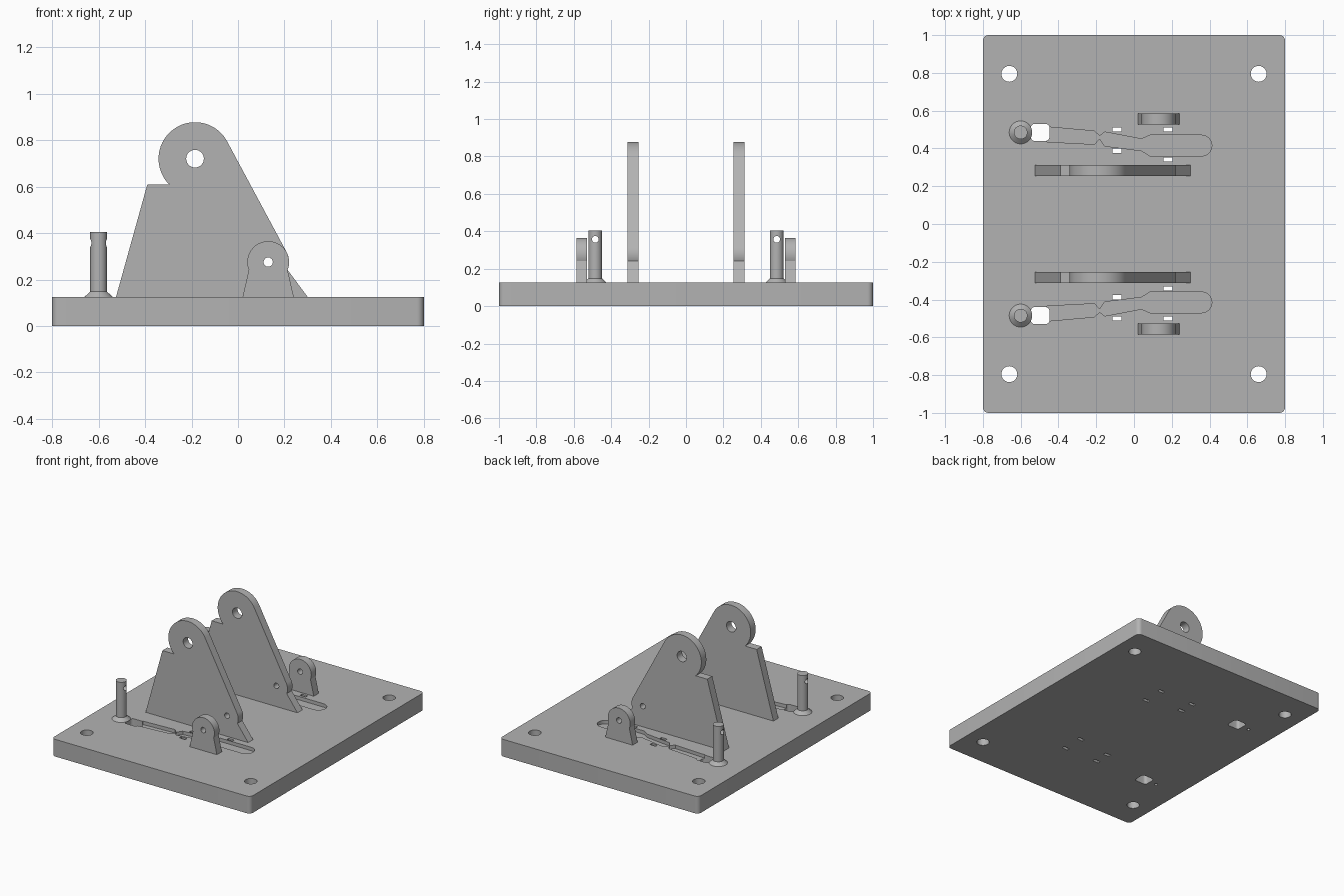
import bpy, bmesh
from math import radians, cos, sin
from mathutils import Vector

cube = bpy.data.objects.get("Cube")
if cube:
    bpy.data.objects.remove(cube, do_unlink=True)

grey = bpy.data.materials.new("machined grey")
grey.use_nodes = True
colour = (0.45, 0.45, 0.45, 1)
grey.diffuse_color = colour
grey.node_tree.nodes["Principled BSDF"].inputs["Base Color"].default_value = colour

TOP = 0.125


def arc(cx, cy, r, a0, a1, n=24):
    angles = [radians(a0 + (a1 - a0) * i / n) for i in range(n + 1)]
    return [(cx + r * cos(a), cy + r * sin(a)) for a in angles]


def circle(cx, cy, r, n=32):
    return arc(cx, cy, r, 0, 360, n)[:-1]


def rounded_rect(cx, cy, hx, hy, r):
    corners = ((1, 1, 0), (-1, 1, 90), (-1, -1, 180), (1, -1, 270))
    return [p for sx, sy, a in corners
            for p in arc(cx + sx * (hx - r), cy + sy * (hy - r), r, a, a + 90, 6)]


def prism(name, outline, axis, lo, hi):
    """Extrude a closed outline along an axis from lo to hi."""
    place = {"x": lambda u, v, w: (w, u, v),
             "y": lambda u, v, w: (u, w, v),
             "z": lambda u, v, w: (u, v, w)}[axis]
    bm = bmesh.new()
    face = bm.faces.new([bm.verts.new(place(u, v, lo)) for u, v in outline])
    new = bmesh.ops.extrude_face_region(bm, geom=[face])["geom"]
    offset = Vector(place(0, 0, hi - lo))
    bmesh.ops.translate(bm, vec=offset,
                        verts=[g for g in new if isinstance(g, bmesh.types.BMVert)])
    bmesh.ops.recalc_face_normals(bm, faces=bm.faces)
    return to_object(name, bm)


def to_object(name, bm):
    mesh = bpy.data.meshes.new(name)
    bm.to_mesh(mesh)
    bm.free()
    mesh.materials.append(grey)
    obj = bpy.data.objects.new(name, mesh)
    bpy.context.collection.objects.link(obj)
    return obj


def activate(obj):
    bpy.ops.object.select_all(action="DESELECT")
    obj.select_set(True)
    bpy.context.view_layer.objects.active = obj


def cut(obj, outline, axis, lo, hi):
    cutter = prism("cutter", outline, axis, lo, hi)
    cutter.hide_render = True
    mod = obj.modifiers.new("cut", "BOOLEAN")
    mod.operation = "DIFFERENCE"
    mod.solver = "EXACT"
    mod.object = cutter
    activate(obj)
    bpy.ops.object.modifier_apply(modifier=mod.name)
    bpy.data.objects.remove(cutter, do_unlink=True)


def smooth(obj):
    activate(obj)
    bpy.ops.object.shade_smooth_by_angle(angle=radians(30))


# Base plate with corner bolt holes
base = prism("base_plate", rounded_rect(0, 0, 0.8, 1, 0.03), "z", 0, TOP)
for x in (-0.66, 0.66):
    for y in (-0.795, 0.795):
        cut(base, circle(x, y, 0.042), "z", -0.1, 0.3)

# Outlines shared by both sides
pivot, pin = (-0.185, 0.72), (0.13, 0.275)
bracket_outline = ([(-0.525, TOP), (-0.39, 0.61), (-0.295, 0.61)]
                   + arc(*pivot, 0.157, 224, 28, 40)
                   + arc(*pin, 0.09, 28, -22, 12) + [(0.3, TOP)])
lug_outline = [(0.24, TOP)] + arc(*pin, 0.09, -22, 202, 32) + [(0.02, TOP)]
groove_outline = ([(-0.46, 0.435), (-0.21, 0.422), (-0.182, 0.452), (-0.155, 0.413),
                   (0.04, 0.388), (0.085, 0.36)]
                  + arc(0.357, 0.415, 0.055, -90, 90)
                  + [(0.085, 0.47), (0.04, 0.45), (-0.155, 0.487), (-0.182, 0.466),
                     (-0.21, 0.492), (-0.46, 0.514)])

for side, label in ((-1, "front"), (1, "back")):
    def mirrored(points):
        return [(x, y * side) for x, y in points]

    # Shallow groove, rounded slot and tie slits in the base
    cut(base, mirrored(groove_outline), "z", TOP - 0.025, 0.2)
    cut(base, mirrored(rounded_rect(-0.497, 0.485, 0.049, 0.045, 0.02)), "z", -0.1, 0.3)
    for x, y in ((-0.09, 0.5), (-0.09, 0.388), (0.18, 0.5), (0.18, 0.342)):
        slit = [(x + sx * 0.023, y + sy * 0.011)
                for sx, sy in ((-1, -1), (1, -1), (1, 1), (-1, 1))]
        cut(base, mirrored(slit), "z", -0.1, 0.3)
    cut(base, circle(-0.6, 0.485 * side, 0.011, 16), "z", -0.1, 0.3)

    # Tall pivot bracket
    bracket = prism(label + "_pivot_bracket", bracket_outline, "y",
                    *sorted((0.255 * side, 0.312 * side)))
    cut(bracket, circle(*pivot, 0.038), "y", -1, 1)
    cut(bracket, circle(*pin, 0.02, 20), "y", -1, 1)
    smooth(bracket)

    # Small outer pin lug
    lug = prism(label + "_pin_lug", lug_outline, "y",
                *sorted((0.528 * side, 0.585 * side)))
    cut(lug, circle(*pin, 0.02, 20), "y", -1, 1)
    smooth(lug)

    # Post with a flared foot and a cross hole
    bm = bmesh.new()
    rings = []
    for r, z in ((0.061, TOP), (0.036, 0.148), (0.036, 0.405)):
        rings.append([bm.verts.new((x, y, z)) for x, y in circle(-0.6, 0.485 * side, r)])
    for low, high in zip(rings, rings[1:]):
        for i in range(len(low)):
            j = (i + 1) % len(low)
            bm.faces.new((low[i], low[j], high[j], high[i]))
    bm.faces.new(rings[0][::-1])
    bm.faces.new(rings[-1])
    post = to_object(label + "_post", bm)
    cut(post, circle(0.485 * side, 0.357, 0.018, 20), "x", -1, 1)
    smooth(post)

smooth(base)
